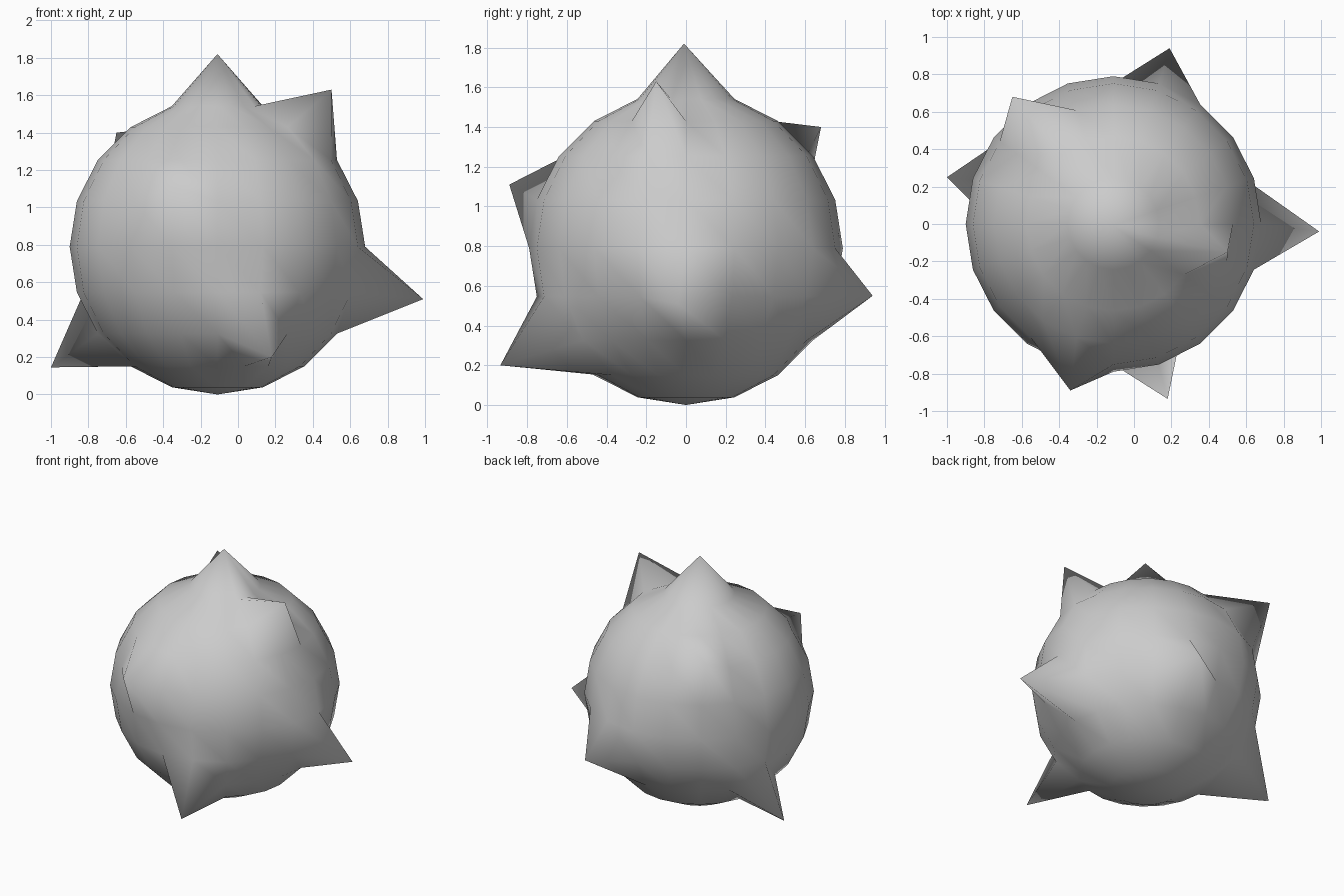
import bpy, bmesh
from mathutils import Vector

cube = bpy.data.objects.get("Cube")
if cube:
    bpy.data.objects.remove(cube, do_unlink=True)

# Plain grey material
grey = bpy.data.materials.new("plain_grey")
grey.use_nodes = True
colour = (0.6, 0.6, 0.6, 1)
grey.diffuse_color = colour
shader = next(n for n in grey.node_tree.nodes if n.type == 'BSDF_PRINCIPLED')
shader.inputs["Base Color"].default_value = colour

# Round body
radius = 0.79
centre = Vector((-0.11, 0, radius))
bm = bmesh.new()
bmesh.ops.create_uvsphere(bm, u_segments=20, v_segments=10, radius=radius)
bmesh.ops.translate(bm, verts=bm.verts, vec=centre)

# Spikes: the body point nearest each direction is pulled out to the tip
tips = [
    (-0.11, -0.01, 1.82),   # top
    (0.50, -0.15, 1.63),    # upper left
    (0.99, -0.04, 0.51),    # lower left
    (-1.00, 0.25, 0.145),   # lower right
    (0.19, 0.94, 0.55),     # lower back
    (-0.65, 0.68, 1.40),    # upper back
    (-0.34, -0.89, 1.11),   # upper front
    (0.18, -0.935, 0.20),   # lower front
]
for tip in map(Vector, tips):
    base = centre + (tip - centre).normalized() * radius
    nearest = min(bm.verts, key=lambda v: (v.co - base).length)
    nearest.co = tip

for face in bm.faces:
    face.smooth = True
mesh = bpy.data.meshes.new("spiked_ball")
bm.to_mesh(mesh)
bm.free()
mesh.materials.append(grey)
ball = bpy.data.objects.new("spiked_ball", mesh)
bpy.context.collection.objects.link(ball)
